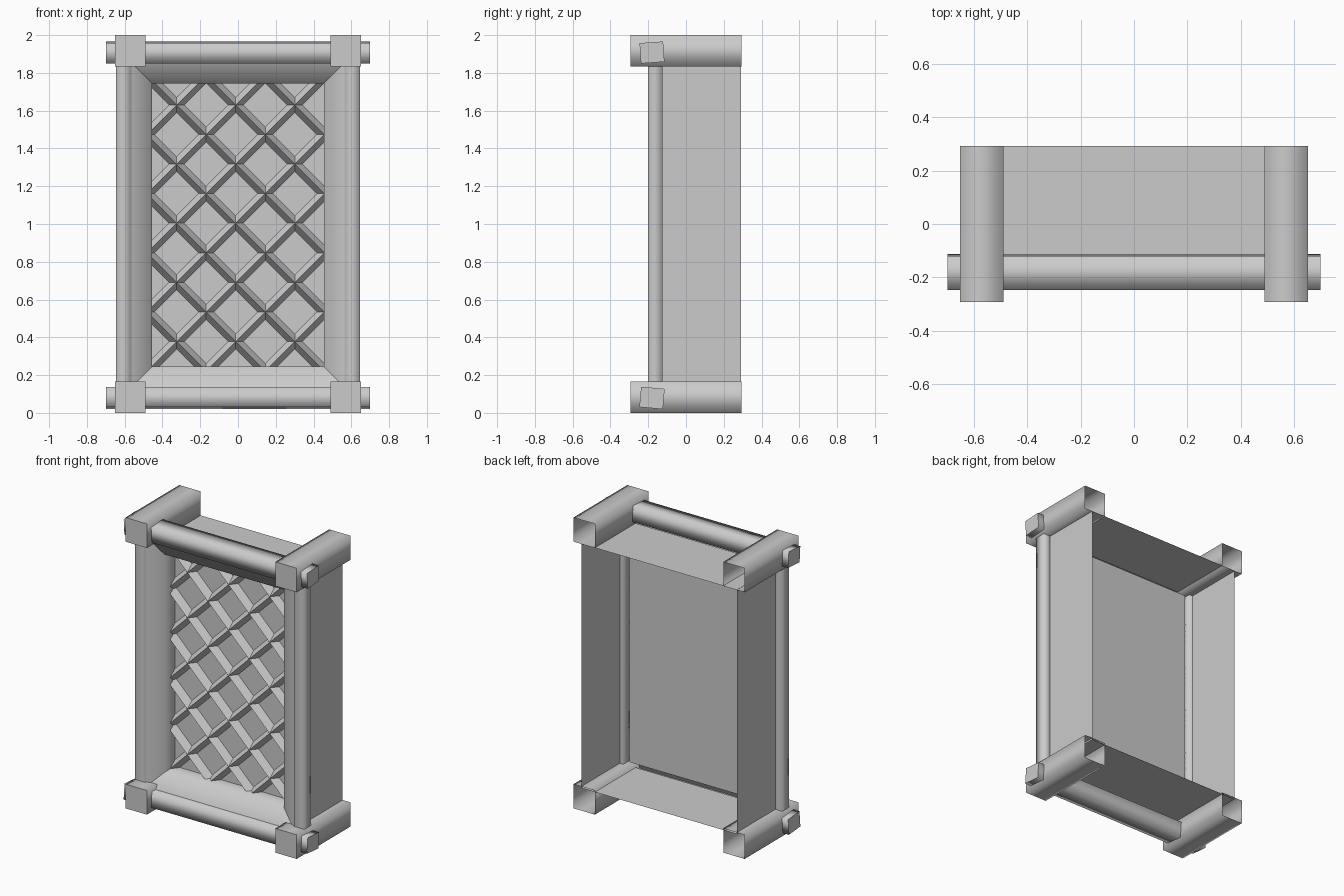
import bpy, bmesh, math
from mathutils import Vector, Matrix

cube = bpy.data.objects.get("Cube")
if cube:
    bpy.data.objects.remove(cube, do_unlink=True)

grey = bpy.data.materials.new("plain grey")
grey.use_nodes = True
grey.diffuse_color = (0.6, 0.6, 0.6, 1)
grey.node_tree.nodes["Principled BSDF"].inputs["Base Color"].default_value = grey.diffuse_color


def finish(name, bm):
    mesh = bpy.data.meshes.new(name)
    bm.to_mesh(mesh)
    bm.free()
    mesh.materials.append(grey)
    obj = bpy.data.objects.new(name, mesh)
    bpy.context.collection.objects.link(obj)
    return obj


def timber(name, center, size, axis, tilt=0, open_end=False):
    """Square timber with softened long sides, flat end caps and an optional open far end."""
    bm = bmesh.new()
    bmesh.ops.create_cube(bm, size=1)
    bmesh.ops.scale(bm, vec=size, verts=bm.verts)
    bm.normal_update()
    caps = [f for f in bm.faces if abs(f.normal[axis]) > 0.9]
    for f in bm.faces:
        f.smooth = f not in caps
    for cap in caps:
        for e in cap.edges:
            e.smooth = False
    if open_end:
        far = [f for f in caps if f.normal[axis] > 0]
        bmesh.ops.delete(bm, geom=far, context='FACES_ONLY')
    direction = Vector([float(i == axis) for i in range(3)])
    bmesh.ops.rotate(bm, verts=bm.verts, matrix=Matrix.Rotation(math.radians(tilt), 3, direction))
    bmesh.ops.translate(bm, verts=bm.verts, vec=center)
    return finish(name, bm)


# Corner beams, rails and posts
for level, z, rail_z, tilt in (("bottom", 0.083, 0.079, -5), ("top", 1.917, 1.908, 4)):
    for side, s in (("right", -1), ("left", 1)):
        timber(f"{level}_{side}_beam", (s * 0.57, 0, z), (0.163, 0.585, 0.166), 1, open_end=True)
    timber(f"{level}_rail", (0, -0.18, rail_z), (1.395, 0.125, 0.108), 0, tilt)
for side, s in (("right", -1), ("left", 1)):
    timber(f"{side}_post", (s * 0.605, -0.163, 1), (0.08, 0.075, 1.69), 2)

MID = 0.995        # mid height of the opening
HALF_W, HALF_H = 0.455, 0.75


def ring(bm, grow_x, grow_z, y):
    """Rectangle around the opening, widened by the grow amounts."""
    w, h = HALF_W + grow_x, HALF_H + grow_z
    return [bm.verts.new((sx * w, y, MID + sz * h))
            for sx, sz in ((-1, -1), (1, -1), (1, 1), (-1, 1))]


def loft(name, profile, smooth):
    """Mitred frame swept around the opening."""
    bm = bmesh.new()
    rings = [ring(bm, *p) for p in profile]
    for a, b in zip(rings, rings[1:]):
        for i in range(4):
            j = (i + 1) % 4
            bm.faces.new((a[i], a[j], b[j], b[i])).smooth = smooth
    for e in bm.edges:      # keep the mitres crisp
        a, b = e.verts
        if abs(a.co.y - b.co.y) > 0.001:
            e.smooth = False
    return finish(name, bm)


# Deep open-backed case and sloping inner moulding
loft("case", [(0.137, 0.09, 0.292), (0.137, 0.09, -0.15)], False)
loft("inner_moulding", [(0.125, 0.125, -0.2), (0, 0, -0.15), (0, 0, -0.035)], True)

# Backing panel
bm = bmesh.new()
bm.faces.new(ring(bm, 0, 0, -0.035))
finish("backing_panel", bm)

# Diagonal lattice of ridged bars, trimmed just past the opening
PITCH = 0.313
bm = bmesh.new()
for s in (-1, 1):
    along = Vector((1, 0, s)).normalized()
    across = Vector((-s, 0, 1)).normalized() * 0.028
    for n in range(-6, 7):
        mid = Vector((-0.012, -0.037, 1.004 + n * PITCH))
        section = (mid - across, mid + Vector((0, -0.05, 0)), mid + across)
        ends = [[bm.verts.new(p + along * t) for p in section] for t in (-1.6, 1.6)]
        for i in range(2):
            bm.faces.new((ends[0][i], ends[1][i], ends[1][i + 1], ends[0][i + 1]))
for axis, half in ((0, HALF_W + 0.006), (2, HALF_H)):
    for s in (-1, 1):
        normal = Vector([s * float(i == axis) for i in range(3)])
        bmesh.ops.bisect_plane(bm, geom=bm.verts[:] + bm.edges[:] + bm.faces[:],
                               plane_co=Vector((0, 0, MID)) + normal * half,
                               plane_no=normal, clear_outer=True)
bm.normal_update()
for f in bm.faces:
    if f.normal.y > 0:
        f.normal_flip()
finish("lattice", bm)
